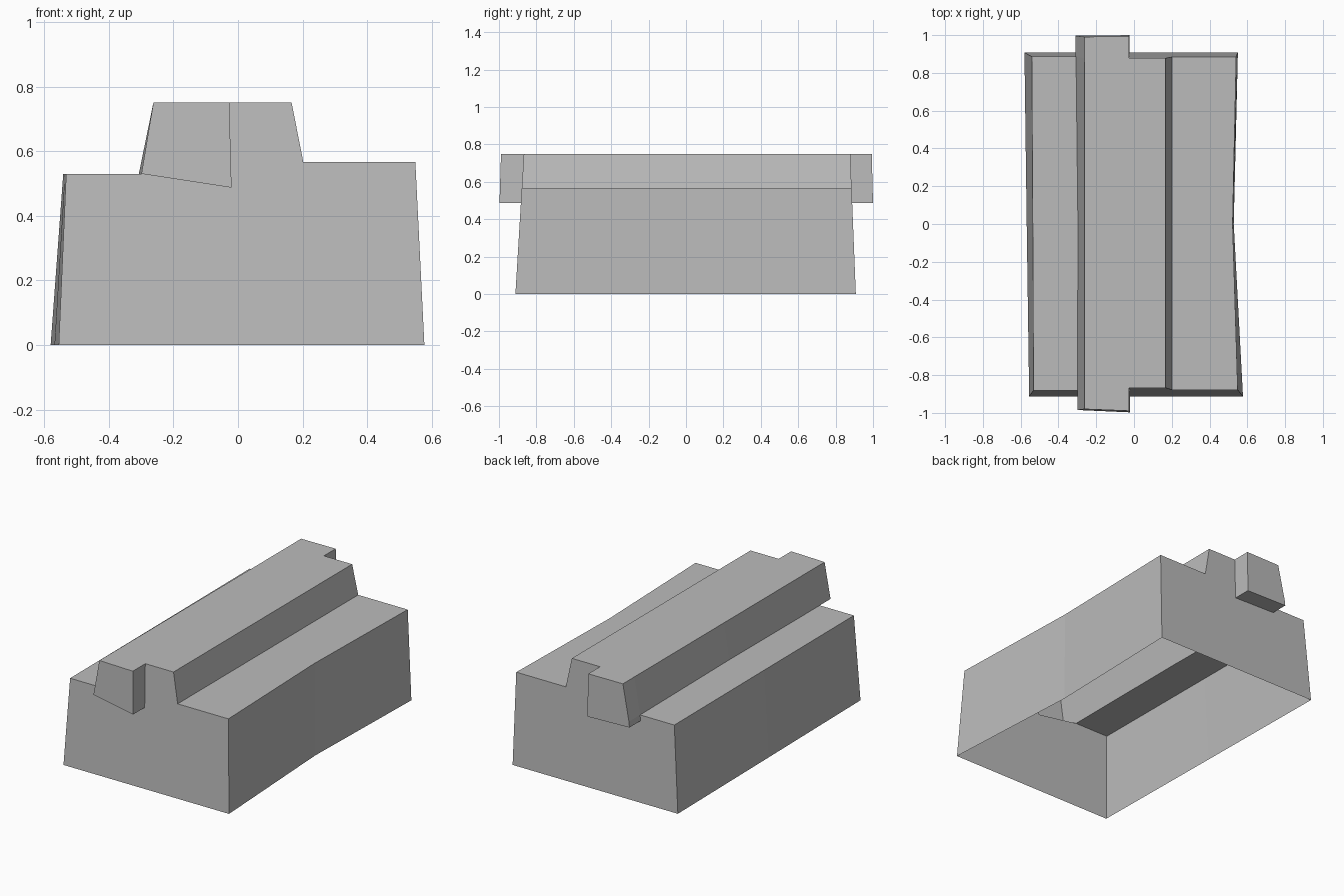
import bpy, bmesh

cube = bpy.data.objects.get("Cube")
if cube:
    bpy.data.objects.remove(cube, do_unlink=True)

grey = bpy.data.materials.new("plain grey")
grey.use_nodes = True
colour = (0.5, 0.5, 0.5, 1)
grey.diffuse_color = colour
grey.node_tree.nodes["Principled BSDF"].inputs["Base Color"].default_value = colour

LEDGE_R, LEDGE_L, TOP = 0.53, 0.567, 0.75


def profile(base_r, top_r, ridge_r, top_l, base_l):
    """Stepped outline, open at the bottom, from the right foot to the left foot."""
    return [(base_r, 0), (top_r, LEDGE_R), (ridge_r, LEDGE_R), (-0.262, TOP),
            (-0.027, TOP), (0.166, TOP), (0.202, LEDGE_L), (top_l, LEDGE_L), (base_l, 0)]


def front_y(z):
    return -0.912 + 0.045 * z / TOP


def back_y(z):
    return 0.908 - 0.03 * z / TOP


bm = bmesh.new()


def loop(points, y_at):
    return [bm.verts.new((x, y_at(z), z)) for x, z in points]


def bridge(a, b, closed=False):
    n = len(a)
    for i in range(n if closed else n - 1):
        j = (i + 1) % n
        bm.faces.new((a[i], a[j], b[j], b[i]))


# Long shell, slightly pinched on its left side halfway along
front = loop(profile(-0.555, -0.532, -0.299, 0.549, 0.577), front_y)
middle = loop(profile(-0.568, -0.536, -0.297, 0.522, 0.528), lambda z: 0)
back = loop(profile(-0.58, -0.541, -0.307, 0.541, 0.55), back_y)
bridge(front, middle)
bridge(middle, back)


# End wall with a hollow box that carries the ridge outwards
def end(section, y_at, corners, tip):
    lower = loop(corners, y_at)
    bm.faces.new(section[:3] + lower + section[4:])
    ring = [section[3], section[2]] + lower + [section[4]]
    outer = [bm.verts.new((v.co.x, tip(v.co.x, v.co.z), v.co.z)) for v in ring]
    bridge(ring, outer, True)
    bm.faces.new(outer)


end(front, front_y, [(-0.02, 0.487)],
    lambda x, z: -0.998 - 0.04 * x + 0.03 * (z - 0.487))
end(back, back_y, [(-0.311, 0.495), (-0.025, 0.488)],
    lambda x, z: 1.0 + 0.01 * x - 0.025 * (z - 0.488))

bmesh.ops.recalc_face_normals(bm, faces=bm.faces[:])
# An open shell: turn all faces outwards if the roof points down
roof = max(bm.faces, key=lambda f: f.calc_center_median().z)
if roof.normal.z < 0:
    bmesh.ops.reverse_faces(bm, faces=bm.faces[:])

mesh = bpy.data.meshes.new("building_shell")
bm.to_mesh(mesh)
bm.free()
mesh.materials.append(grey)
shell = bpy.data.objects.new("building_shell", mesh)
bpy.context.collection.objects.link(shell)
